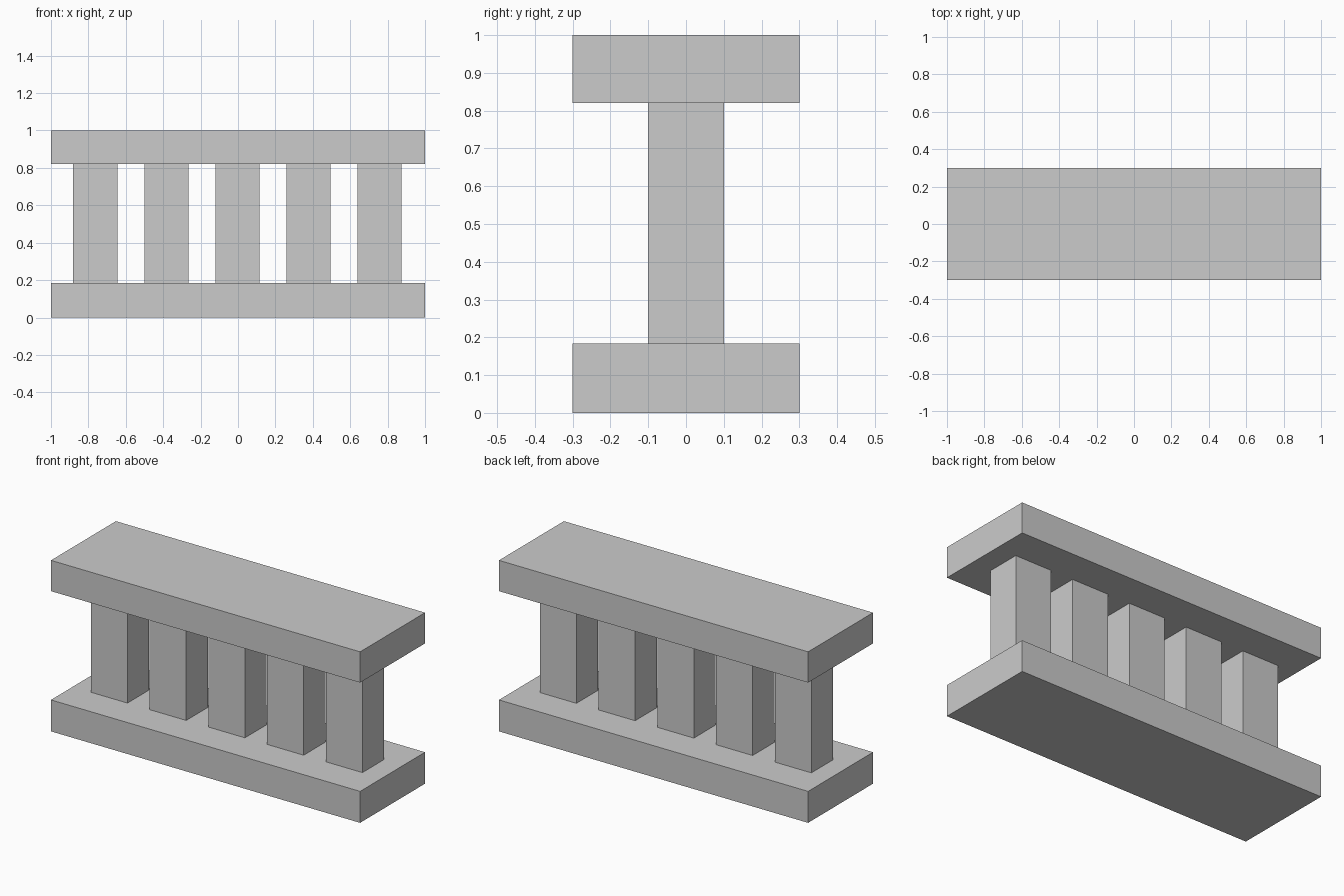
import bpy

if "Cube" in bpy.data.objects:
    bpy.data.objects.remove(bpy.data.objects["Cube"])


def box(name, center, size):
    bpy.ops.mesh.primitive_cube_add(size=1, location=center)
    obj = bpy.context.object
    obj.name = name
    obj.scale = size
    bpy.ops.object.transform_apply(location=False, rotation=False, scale=True)
    return obj


BASE_TOP = 0.184
RAIL_BOTTOM = 0.82

# Bottom slab and top rail
box("base_slab", (0, 0, BASE_TOP / 2), (2, 0.6, BASE_TOP))
box("top_rail", (0, 0, (1 + RAIL_BOTTOM) / 2), (2, 0.6, 1 - RAIL_BOTTOM))

# Row of five square balusters
for i in range(5):
    box(f"baluster_{i + 1}",
        (-0.003 + (i - 2) * 0.38, 0, (BASE_TOP + RAIL_BOTTOM) / 2),
        (0.236, 0.2, RAIL_BOTTOM - BASE_TOP))
